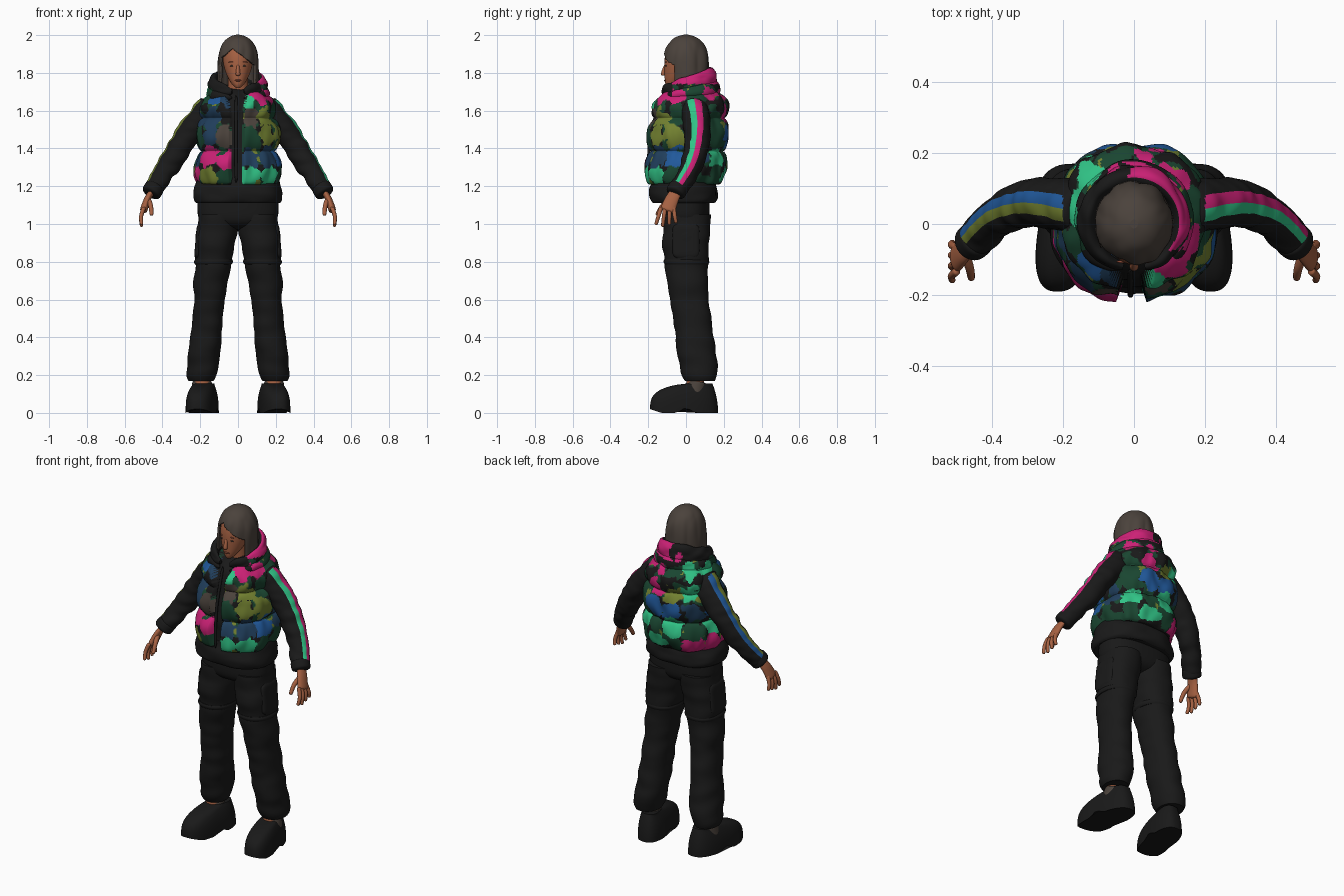
import bpy, bmesh
from math import sin, cos, pi, tau, copysign
from mathutils import Vector, noise

cube = bpy.data.objects.get("Cube")
if cube:
    bpy.data.objects.remove(cube)

COLOURS = {
    "black": (.01, .01, .01), "brown": (.07, .055, .045), "skin": (.38, .12, .055), "lips": (.26, .07, .04),
    "pink": (.6, .015, .18), "blue": (.015, .1, .33), "mint": (.03, .55, .24), "olive": (.17, .22, .03),
    "forest": (.01, .06, .03), "navy": (.015, .05, .11)}
NAMES = list(COLOURS)
MATERIALS = []
for label, rgb in COLOURS.items():
    material = bpy.data.materials.new(label)
    material.use_nodes = True
    material.diffuse_color = (*rgb, 1)
    shader = material.node_tree.nodes["Principled BSDF"]
    shader.inputs["Base Color"].default_value = (*rgb, 1)
    shader.inputs["Roughness"].default_value = .8
    MATERIALS.append(material)


def loft(name, section, colour, ref=None, segs=40, rings=24, power=2, side=1, warp=None, paint=None):
    """Skin the rings section(t) = (centre, radius, radius); flat unless ref sets them square to the path."""
    rows = [section(i / rings) for i in range(rings + 1)]
    centres = [Vector(row[0]) for row in rows]
    bm = bmesh.new()
    grid = []
    for i, (_, wide, deep) in enumerate(rows):
        u, v = Vector((1, 0, 0)), Vector((0, 1, 0))
        if ref:
            along = (centres[min(i + 1, rings)] - centres[max(i - 1, 0)]).normalized()
            u = Vector(ref)
            u = (u - along * u.dot(along)).normalized()
            v = along.cross(u)
        loop = []
        for j in range(segs):
            c, s = cos(tau * j / segs), sin(tau * j / segs)
            p = centres[i] + u * wide * copysign(abs(c) ** (2 / power), c)
            p += v * deep * copysign(abs(s) ** (2 / power), s)
            if warp:
                p = warp(p, centres[i])
            loop.append(bm.verts.new((p.x * side, p.y, p.z)))
        grid.append(loop)
    for i in range(rings):
        for j in range(segs):
            k = (j + 1) % segs
            face = bm.faces.new((grid[i][j], grid[i][k], grid[i + 1][k], grid[i + 1][j]))
            face.smooth = True
            shade = paint(face.calc_center_median(), j / segs, centres[i]) if paint else colour
            face.material_index = NAMES.index(shade)
    for end in (grid[0], grid[-1]):
        bm.faces.new(end).material_index = NAMES.index(colour)
    bmesh.ops.recalc_face_normals(bm, faces=bm.faces)
    mesh = bpy.data.meshes.new(name)
    bm.to_mesh(mesh)
    bm.free()
    for material in MATERIALS:
        mesh.materials.append(material)
    ob = bpy.data.objects.new(name, mesh)
    bpy.context.collection.objects.link(ob)
    return ob


def tube(name, points, start, end, colour, flat=1, blunt=10, ref=(0, 1, 0), **options):
    """Round-ended tapering tube on a smooth path; a higher blunt gives squarer ends."""
    points = [Vector(p) for p in points]
    last = len(points) - 1

    def section(t):
        i = min(int(t * last), last - 1)
        f = t * last - i
        a, b, c, d = (points[max(0, min(last, i + k))] for k in (-1, 0, 1, 2))
        leave, arrive = (c - a) / 2, (d - b) / 2
        ease = f * f * (3 - 2 * f)
        centre = b.lerp(c, ease) + leave * f * (1 - f) ** 2 - arrive * f * f * (1 - f)
        radius = (start + (end - start) * t) * max(.05, 1 - abs(2 * t - 1) ** blunt) ** .5
        return centre, radius, radius * flat

    return loft(name, section, colour, ref=ref, **options)


def ball(name, at, size, colour):
    x, y, z = at
    wide, deep, high = size

    def section(t):
        r = sin(pi * (.02 + .96 * t))
        return (x, y, z - high * cos(pi * t)), wide * r, deep * r

    loft(name, section, colour, segs=16, rings=10)


def creased(amount, scale):
    """Cloth folds, tighter up and down than around."""
    def warp(p, centre):
        fold = noise.noise(Vector((p.x / 2, p.y / 2, p.z)) * scale)
        return p + (p - centre).normalized() * amount * fold
    return warp


# Camouflage: ragged patches listed from shoulder to hem, going round from the front by the left side
COLUMNS = ["mint brown forest navy mint", "pink olive olive navy mint", "pink forest olive blue forest",
           "forest black forest navy forest", "pink forest forest mint forest", "pink pink blue forest mint",
           "forest olive blue mint forest", "mint mint navy forest pink", "mint forest blue mint pink",
           "forest navy forest navy pink", "blue navy navy pink olive", "navy black brown pink forest"]
PATCHES = []
for i, column in enumerate(COLUMNS):
    around = tau * (i + .5) / len(COLUMNS)
    for k, shade in enumerate(column.split()):
        reach = .16 + .03 * min(k, 2)
        PATCHES.append((shade, Vector((reach * sin(around), -reach * cos(around), 1.67 - .105 * k))))


def camo(p):
    ragged = p + noise.noise_vector(p * 13) * .045 + noise.noise_vector(p * 38) * .016
    shade, spot = min(PATCHES, key=lambda patch: (patch[1] - ragged).length)
    if (spot - ragged).length < .058:
        return shade
    ground = noise.noise(p * 16)
    return "olive" if ground > .4 else "forest" if ground > .05 else "black"


# Quilted vest with a sunken dark placket
def placket(p):
    return p.y < 0 and abs(p.x + .006) < .032 + max(0, p.z - 1.6) / 4


def vest(t):
    round_off = max(.02, 1 - t ** 8) ** .5
    return (0, .035 * t - .008, 1.21 + .52 * t), (.2 - .02 * t) * round_off, .185 * round_off


def quilt(p, centre):
    out = Vector((p.x, p.y - centre.y, 0)).normalized()
    puff = -.01 if placket(p) else .034 * abs(sin(pi * (p.z - 1.21) / .175)) ** .55
    return p + out * (puff + .016 * noise.noise(Vector((p.x * 2, p.y * 2, p.z)) * 10))


loft("quilted_vest", vest, "black", segs=220, rings=110, power=2.3, warp=quilt,
     paint=lambda p, turn, centre: "black" if placket(p) else camo(p))
tube("front_zip", [(-.01, -.2, 1.22), (-.01, -.19, 1.45), (-.01, -.13, 1.68)], .008, .008, "black")


# Collar roll and hood, open at the front
def neck_ring(radius, height, rise, tall, thick):
    def section(t):
        a = (2 * t - 1) * 2.9
        end = max(.05, 1 - abs(2 * t - 1) ** 9) ** .5
        return ((radius * sin(a), .005 + radius * cos(a), height + rise * cos(a)),
                (tall + .01 * cos(a)) * end, (thick + .005 * cos(a)) * end)
    return section


def hood_paint(p, turn, centre):
    inside = p.xy.length < centre.xy.length - .005
    if inside or p.y < -.075:
        return "black"
    if p.z > 1.74:
        return "pink" if p.x + noise.noise(p * 15) * .1 > -.03 else "black"
    return camo(p)


for name, ring in (("collar_roll", neck_ring(.135, 1.69, .025, .038, .032)),
                   ("hood", neck_ring(.13, 1.735, .035, .048, .024))):
    loft(name, ring, "black", ref=(0, 0, 1), rings=90, warp=creased(.012, 25), paint=hood_paint)


# Jacket hem and trouser seat
def hem(t):
    wide = .21 + .025 * sin(pi * (.1 + .9 * t ** .6))
    return (0, -.012, 1.11 + .14 * t), wide, wide - .055


def seat(t):
    wide = .215 * max(.1, 1 - (1 - t) ** 6) ** .5
    return (0, 0, .97 + .17 * t), wide, wide * .58


loft("jacket_hem", hem, "black", segs=64, power=2.3, warp=creased(.012, 18))
loft("trouser_seat", seat, "black", power=2.5)


# Head, neck and face
def head(t):
    bulge = sin(pi * (.01 + .98 * t) ** 1.4) ** .4
    return (0, -.012 - .075 * (1 - t) ** 3, 1.72 + .26 * t), .08 * bulge, .096 * bulge


loft("head", head, "skin")
tube("neck", [(0, .01, 1.62), (0, -.01, 1.8)], .06, .05, "skin")
tube("nose", [(0, -.106, 1.85), (0, -.118, 1.81), (0, -.12, 1.785)], .006, .015, "skin", blunt=4)
ball("mouth", (0, -.11, 1.76), (.02, .006, .005), "lips")
for s, word in ((1, "left"), (-1, "right")):
    ball(word + "_eye", (s * .032, -.106, 1.837), (.012, .004, .004), "brown")
    ball(word + "_eyebrow", (s * .032, -.106, 1.857), (.018, .004, .003), "lips")


# Bobbed hair, cut open around the face below a parting
def bob(t):
    dome = max(.01, 1 - t ** 4.5) ** .5
    return (0, 0, 1.735 + .255 * t), .097 * dome, .11 * dome


def off_face(face):
    p = face.calc_center_median()
    over_face = p.y < 0 and abs(p.x) < .083 and p.z < 1.925 - .8 * abs(p.x + .025)
    return over_face or (len(face.verts) > 4 and p.z < 1.8)


hair = loft("hair", bob, "brown", segs=120, rings=70,
            warp=lambda p, c: p + (p - c) * .06 * noise.noise(Vector((p.x * 5, p.y * 5, p.z)) * 6))
bm = bmesh.new()
bm.from_mesh(hair.data)
bmesh.ops.delete(bm, geom=[face for face in bm.faces if off_face(face)], context="FACES")
bm.to_mesh(hair.data)
bm.free()
shell = hair.modifiers.new("thickness", "SOLIDIFY")
shell.thickness, shell.offset = .012, 1


# Trouser leg, its thigh seam, the pocket and the shoe
def leg(t):
    z = 1.05 - .88 * t
    wide = (.083 + .025 * min(1, max(0, z - .6) * 3)) * (1 - .25 * t ** 30)
    return (.21 - .1 * z, .04 * (1 + cos(pi * z / .9)), z), wide, wide + .018


def seam(t):
    centre, wide, deep = leg(.27 + .03 * t)
    ridge = .005 * sin(pi * t)
    return centre, wide + ridge, deep + ridge


def pocket(t):
    plump = (1 - abs(2 * t - 1) ** 8 * .5) ** .5
    return (.205 - .015 * t, 0, .82 + .18 * t), .028 * plump, .072 * plump


def shoe(t):
    toe = -.19 * (1 - t ** 4) ** .7
    heel = .17 - .03 * t * t
    return (.188, (toe + heel) / 2, .155 * t), .08 - .03 * t ** 3, (heel - toe) / 2


def tread(p, centre):
    """Splay the toe outward, lift the toe tip and arch the sole."""
    x, y, z = p
    low = max(0, 1 - z / .045)
    arch = .03 * max(0, 1 - abs(y) / .05) * low + .02 * max(0, -y - .13) / .06 * low
    return Vector((x - y / 7, y, z + arch))


for s, word in ((1, "left"), (-1, "right")):
    # Sleeve with two stripes down its outer side, and a cuff
    front, rear = ("mint", "pink") if s > 0 else ("olive", "blue")

    def stripes(p, turn, centre):
        if abs(p.x) < .2 or abs(turn - .24) > .075:
            return "black"
        return rear if turn < .245 else front

    tube(word + "_sleeve", [(.13, .04, 1.62), (.26, .06, 1.48), (.37, .03, 1.31), (.455, -.05, 1.175)],
         .08, .048, "black", blunt=40, segs=80, rings=60, side=s, warp=creased(.01, 22), paint=stripes)
    tube(word + "_cuff", [(.435, -.035, 1.205), (.465, -.06, 1.155)], .053, .053, "black", blunt=4, side=s)

    # Hand with four fingers and a thumb
    tube(word + "_palm", [(.455, -.05, 1.175), (.48, -.075, 1.13), (.502, -.1, 1.065)],
         .03, .042, "skin", flat=.5, side=s)
    for i in range(4):
        y, fan = -.132 + .022 * i, (i - 2) * .007
        tube(f"{word}_finger_{i + 1}", [(.497, y, 1.09), (.513, y + fan, 1.04), (.51, y + fan * 2, .985 + .01 * abs(i - 1))],
             .012, .009, "skin", segs=12, side=s)
    tube(word + "_thumb", [(.475, -.085, 1.13), (.462, -.125, 1.095), (.457, -.155, 1.045)],
         .015, .01, "skin", ref=(1, 0, 0), segs=12, side=s)

    # Leg, ankle and chunky shoe
    loft(word + "_trouser_leg", leg, "black", segs=48, rings=70, power=2.2, side=s, warp=creased(.01, 13))
    loft(word + "_thigh_seam", seam, "black", rings=8, power=2.2, side=s)
    loft(word + "_cargo_pocket", pocket, "black", power=4, side=s)
    tube(word + "_ankle", [(.19, .04, .1), (.19, .06, .25)], .05, .04, "skin", side=s)
    tube(word + "_ankle_strap", [(.19, .045, .1), (.19, .06, .17)], .06, .05, "brown", side=s)
    loft(word + "_shoe", shoe, "black", segs=64, power=2.6, side=s, warp=tread)
